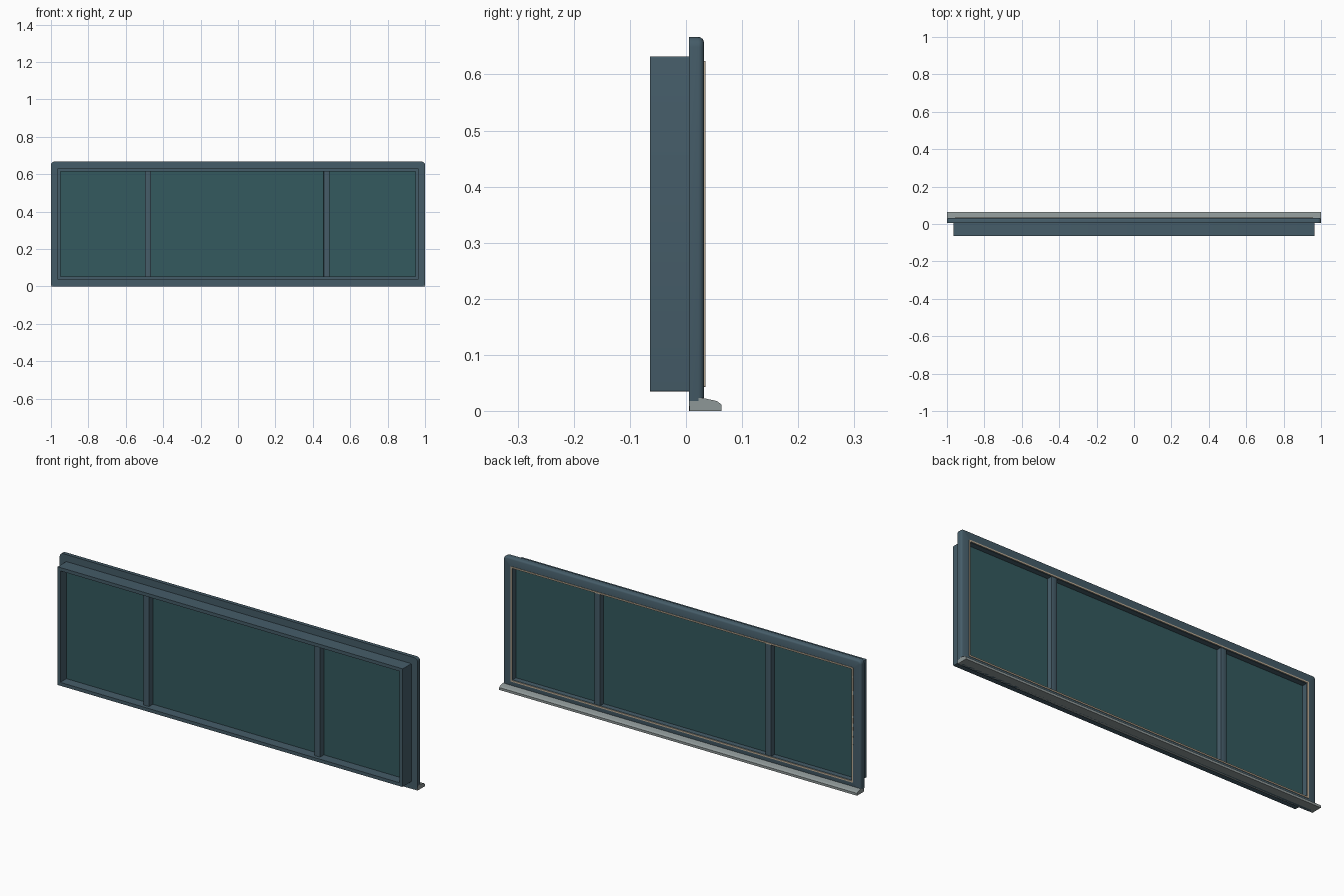
import bpy, bmesh, math

if "Cube" in bpy.data.objects:
    bpy.data.objects.remove(bpy.data.objects["Cube"])

HW, H = 1.0, 0.667          # half width, full height


def material(name, col):
    m = bpy.data.materials.new(name)
    m.diffuse_color = (*col, 1)
    m.use_nodes = True
    m.node_tree.nodes["Principled BSDF"].inputs["Base Color"].default_value = m.diffuse_color
    return m


FRAME = material("blue_grey_paint", (0.06, 0.108, 0.14))
GLASS = material("teal_glass", (0.033, 0.1, 0.112))
SEAL = material("beige_seal", (0.5, 0.41, 0.3))
STONE = material("grey_sill", (0.27, 0.31, 0.31))


def finish(name, bm, mat, smooth=True):
    bmesh.ops.recalc_face_normals(bm, faces=bm.faces)
    me = bpy.data.meshes.new(name)
    bm.to_mesh(me)
    bm.free()
    me.materials.append(mat)
    ob = bpy.data.objects.new(name, me)
    bpy.context.collection.objects.link(ob)
    if smooth:
        bpy.ops.object.select_all(action='DESELECT')
        ob.select_set(True)
        bpy.context.view_layer.objects.active = ob
        bpy.ops.object.shade_smooth_by_angle(angle=math.radians(35))
    return ob


def rounded_rect(inset, r, seg=4):
    w, h = HW - inset - r, H / 2 - inset - r
    pts = []
    for k, (sx, sz) in enumerate([(1, 1), (-1, 1), (-1, -1), (1, -1)]):
        for i in range(seg + 1):
            a = math.pi / 2 * (k + i / seg)
            pts.append((sx * w + r * math.cos(a), H / 2 + sz * h + r * math.sin(a)))
    return pts


def ring(name, profile, mat, radius):
    """Sweep a closed (inset, y) profile around the window rectangle."""
    bm = bmesh.new()
    loops = []
    for d, y in profile:
        r = max(radius - d, 0.003)
        loops.append([bm.verts.new((x, y, z)) for x, z in rounded_rect(d, r)])
    for a, b in zip(loops, loops[1:] + loops[:1]):
        n = len(a)
        for i in range(n):
            j = (i + 1) % n
            bm.faces.new((a[i], a[j], b[j], b[i]))
    return finish(name, bm, mat)


def box(name, x0, x1, y0, y1, z0, z1, mat, bevel=0):
    bm = bmesh.new()
    bmesh.ops.create_cube(bm, size=1)
    for v in bm.verts:
        v.co = (x1 if v.co.x > 0 else x0, y1 if v.co.y > 0 else y0, z1 if v.co.z > 0 else z0)
    if bevel:
        edges = [e for e in bm.edges if abs(e.verts[0].co.z - e.verts[1].co.z) > 0.1]
        bmesh.ops.bevel(bm, geom=edges, offset=bevel, segments=2, profile=0.5, affect='EDGES')
    return finish(name, bm, mat)


# Frame: outer flange with rounded edge plus the deep inner box
ring("window_frame", [
    (0, 0.005), (0, 0.022), (0.001, 0.026), (0.004, 0.030), (0.009, 0.032),
    (0.050, 0.032), (0.052, 0.030), (0.052, -0.064), (0.035, -0.064), (0.035, 0.005),
], FRAME, 0.018)

# Thin seal around the opening on the back
ring("seal", [(0.043, 0.030), (0.043, 0.0345), (0.0505, 0.0345), (0.0505, 0.030)], SEAL, 0.01)

# Sealed glass unit and two mullions standing proud of it on both sides
box("glass", -0.95, 0.95, -0.015, 0.003, 0.05, 0.617, GLASS)
for side, x in (("left", -0.481), ("right", 0.474)):
    box(side + "_mullion", x - 0.016, x + 0.016, -0.046, 0.030, 0.05, 0.617, FRAME, 0.002)

# Projecting sill, extruded along x
bm = bmesh.new()
profile = [(0.006, 0), (0.063, 0), (0.063, 0.012), (0.055, 0.018), (0.032, 0.023), (0.006, 0.023)]
face = bm.faces.new([bm.verts.new((-HW, y, z)) for y, z in profile])
new = bmesh.ops.extrude_face_region(bm, geom=[face])["geom"]
bmesh.ops.translate(bm, vec=(2 * HW, 0, 0), verts=[g for g in new if isinstance(g, bmesh.types.BMVert)])
finish("sill", bm, STONE, smooth=False)
